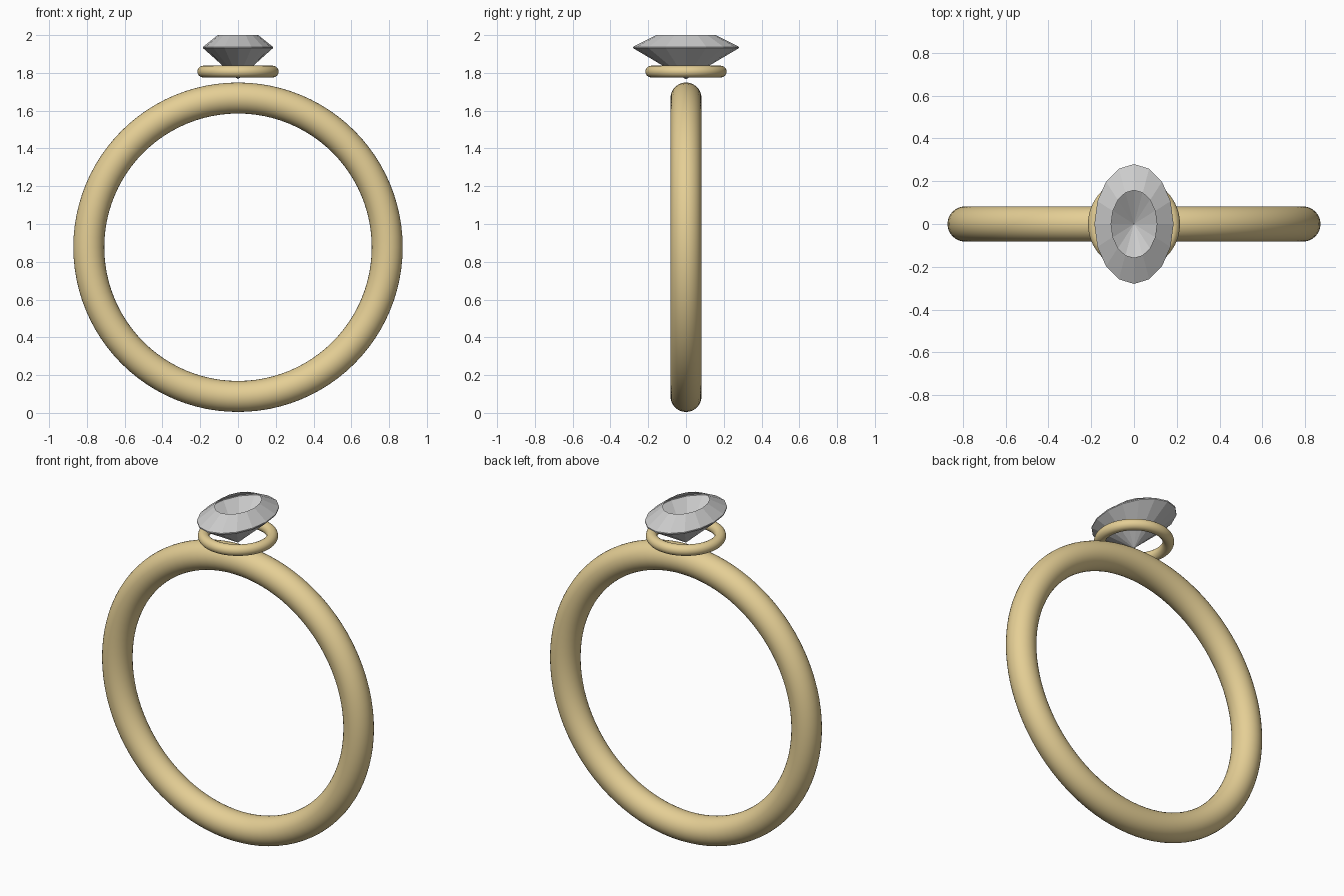
import bpy, bmesh
from math import cos, sin, pi

if "Cube" in bpy.data.objects:
    bpy.data.objects.remove(bpy.data.objects["Cube"])

gold = bpy.data.materials.new("gold")
gold.diffuse_color = (0.78, 0.62, 0.30, 1)
gold.use_nodes = True
gold.node_tree.nodes["Principled BSDF"].inputs["Base Color"].default_value = gold.diffuse_color


def hoop(name, major, minor, z, upright):
    bpy.ops.mesh.primitive_torus_add(
        major_radius=major, minor_radius=minor, major_segments=96, minor_segments=32,
        location=(0, 0, z), rotation=(pi / 2 if upright else 0, 0, 0))
    ob = bpy.context.object
    ob.name = name
    bpy.ops.object.shade_smooth()
    ob.data.materials.append(gold)


# Finger band and the small collar under the stone
hoop("band", 0.79, 0.082, 0.877, True)
hoop("stone_collar", 0.184, 0.031, 1.807, False)

# Oval faceted stone: crown and pavilion, open at the table
SIDES = 16
bm = bmesh.new()


def oval(rx, ry, z):
    return [bm.verts.new((rx * cos(2 * pi * i / SIDES), ry * sin(2 * pi * i / SIDES), z))
            for i in range(SIDES)]


table = oval(0.107, 0.158, 2.0)
girdle_top = oval(0.185, 0.28, 1.938)
girdle_low = oval(0.185, 0.28, 1.931)
culet = bm.verts.new((0, 0, 1.766))
for i in range(SIDES):
    j = (i + 1) % SIDES
    bm.faces.new((girdle_top[i], girdle_top[j], table[j], table[i]))
    bm.faces.new((girdle_low[i], girdle_low[j], girdle_top[j], girdle_top[i]))
    bm.faces.new((culet, girdle_low[j], girdle_low[i]))
mesh = bpy.data.meshes.new("stone")
bm.to_mesh(mesh)
bm.free()
bpy.context.collection.objects.link(bpy.data.objects.new("stone", mesh))
